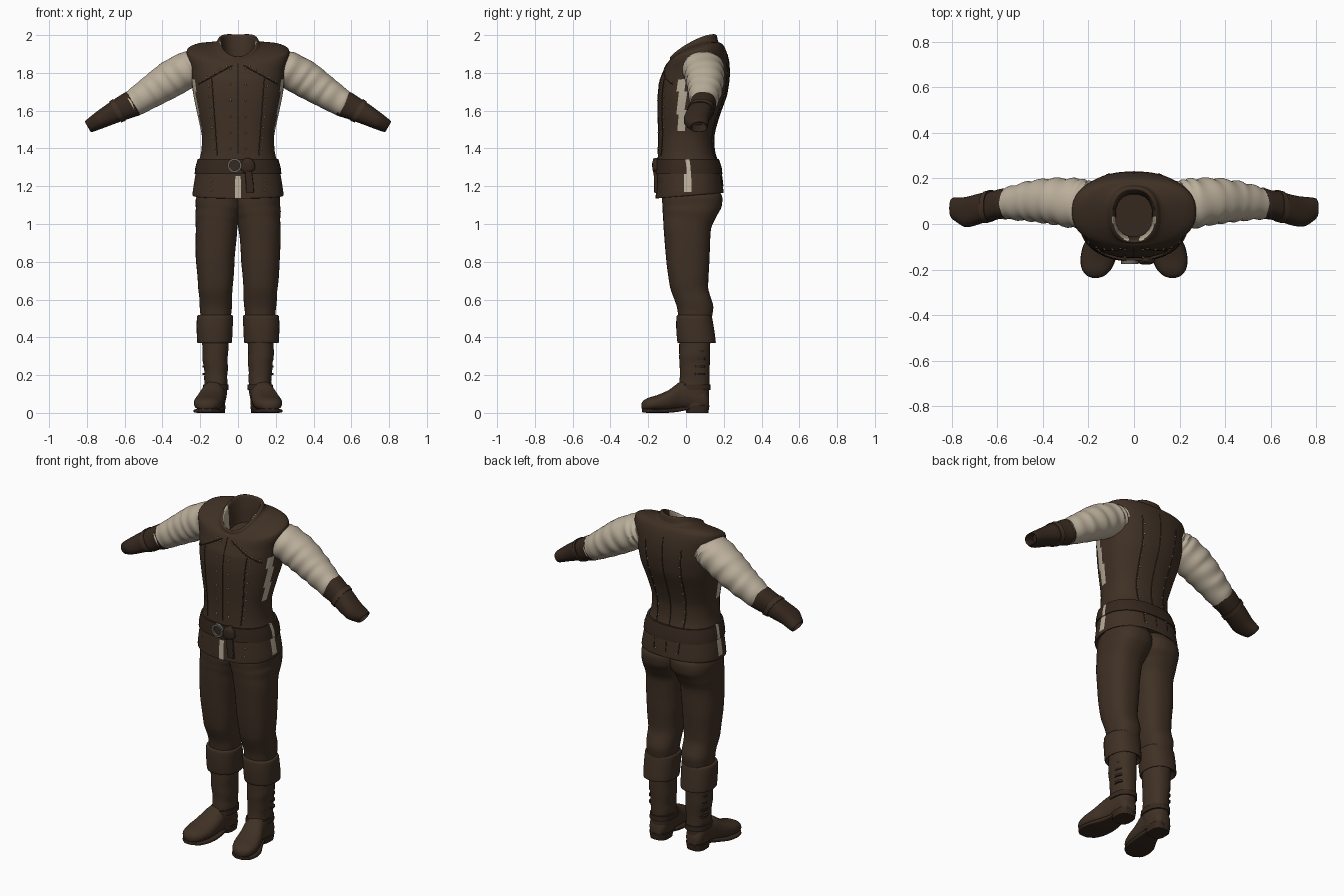
import bpy, bmesh
from math import sin, cos, pi, radians, copysign
from mathutils import Vector, Matrix
from mathutils.bvhtree import BVHTree

if "Cube" in bpy.data.objects:
    bpy.data.objects.remove(bpy.data.objects["Cube"])


def material(name, color):
    m = bpy.data.materials.new(name)
    m.use_nodes = True
    m.diffuse_color = (*color, 1)
    bsdf = m.node_tree.nodes["Principled BSDF"]
    bsdf.inputs["Base Color"].default_value = (*color, 1)
    bsdf.inputs["Roughness"].default_value = 0.8
    return m


BROWN = material("brown_leather", (0.050, 0.030, 0.018))
DARK = material("dark_leather", (0.036, 0.021, 0.013))
LINEN = material("linen", (0.50, 0.43, 0.33))
STEEL = material("dull_steel", (0.14, 0.13, 0.12))
BRASS = material("pale_brass", (0.32, 0.25, 0.16))


def finish(bm, name, mats, rule=None):
    bmesh.ops.recalc_face_normals(bm, faces=bm.faces[:])
    if rule:
        bm.normal_update()
        for f in bm.faces:
            f.material_index = int(rule(f.calc_center_median(), f.normal))
    me = bpy.data.meshes.new(name)
    bm.to_mesh(me)
    bm.free()
    ob = bpy.data.objects.new(name, me)
    bpy.context.collection.objects.link(ob)
    for m in mats:
        me.materials.append(m)
    bpy.ops.object.select_all(action="DESELECT")
    ob.select_set(True)
    bpy.context.view_layer.objects.active = ob
    bpy.ops.object.shade_smooth_by_angle(angle=radians(45))
    return ob


def blend(rings, steps):
    """Smooth in-between rings along the loft."""
    out = []
    for i in range(len(rings) - 1):
        p = [rings[max(0, min(len(rings) - 1, i + k))] for k in (-1, 0, 1, 2)]
        for s in range(steps):
            t = s / steps
            h = (2*t**3 - 3*t*t + 1, t**3 - 2*t*t + t, 3*t*t - 2*t**3, t**3 - t*t)
            out.append([h[0]*b + h[1]*(c - a)*.35 + h[2]*c + h[3]*(d - b)*.35
                        for a, b, c, d in zip(*p)])
    return out + [rings[-1]]


def loft(name, rings, mats, power=2.3, steps=4, seg=40, side=1, fold=0, freq=1, rule=None):
    """Skin superellipse rings; fold adds cloth wrinkles."""
    bm = bmesh.new()
    loops = []
    rings = blend(rings, steps)
    for i, r in enumerate(rings):
        c, u, v, lift = Vector(r[0:3]), Vector(r[3:6]), Vector(r[6:9]), r[9]
        loop = []
        for k in range(seg):
            a = 2 * pi * (k + .5) / seg
            x = copysign(abs(cos(a)) ** (2 / power), cos(a))
            y = copysign(abs(sin(a)) ** (2 / power), sin(a))
            w = 1 + fold * sin(freq * i + 1.6 * sin(a + i * .15) + side) * (.6 + .4 * cos(2 * a))
            p = c + (u * x + v * y) * w
            p.z += lift * x * x
            loop.append(bm.verts.new((p.x * side, p.y, p.z)))
        loops.append(loop)
    for a, b in zip(loops, loops[1:]):
        for k in range(seg):
            j = (k + 1) % seg
            bm.faces.new((a[k], a[j], b[j], b[k]))
    bm.faces.new(loops[0])
    bm.faces.new(loops[-1])
    return finish(bm, name, mats, rule)


def level(z, x0, x1, yf, yb, zb=None, lift=0):
    """Ring around a vertical part, optionally tilted up to zb at the back."""
    zb = z if zb is None else zb
    return ((x0 + x1)/2, (yf + yb)/2, (z + zb)/2, (x1 - x0)/2, 0, 0,
            0, (yb - yf)/2, (zb - z)/2, lift)


def body(z, rx, yf, yb, zb=None, lift=0):
    return level(z, -rx, rx, yf, yb, zb, lift)


def arm(x, y, z, a, b):
    return (x, y, z, 0, a, 0, b * .5, 0, b * .866, 0)


def foot(y, x, w, z0, z1):
    return (x, y, (z0 + z1)/2, w, 0, 0, 0, 0, (z1 - z0)/2, 0)


# Vest with standing collar; shirt shows in the slits and the collar
def vest_rule(c, n):
    slit = abs(c.x) < .022 and c.y < 0 and c.z < 1.25
    hip = abs(c.x) > .15 and -.005 < c.y < .03 and 1.17 < c.z < 1.31
    underarm = abs(c.x) > .15 and -.045 < c.y < .0 and 1.5 < c.z < 1.76
    inside = c.z > 1.82 and c.x * n.x + (c.y - .04) * n.y < 0
    return slit or hip or underarm or (inside and c.y < .03 and abs(c.x) > .025)


vest = loft("vest", [
    body(1.17, .205, -.12, .17, 1.19), body(1.135, .236, -.158, .197, 1.165),
    body(1.16, .24, -.16, .198, 1.18), body(1.28, .222, -.155, .185),
    body(1.38, .195, -.148, .152), body(1.47, .192, -.146, .148),
    body(1.58, .215, -.148, .178), body(1.68, .236, -.148, .215),
    body(1.76, .248, -.138, .23, 1.78), body(1.80, .258, -.122, .228, 1.85, .01),
    body(1.835, .272, -.108, .218, 1.90, .02), body(1.85, .268, -.1, .205, 1.935, .03),
    body(1.86, .225, -.093, .19, 1.955, .032), body(1.866, .125, -.086, .172, 1.962, .035),
    body(1.885, .106, -.083, .162, 2.0, .025), body(1.885, .09, -.07, .148, 1.998, .025),
    body(1.84, .082, -.06, .135, 1.93, .01), body(1.80, .08, -.055, .13, 1.85)],
    [BROWN, LINEN], power=2.35, seg=80, rule=vest_rule)

# Belt with buckle and knotted strap
loft("belt", [body(1.265, .2, -.13, .16), body(1.265, .23, -.164, .193),
              body(1.30, .226, -.163, .189), body(1.345, .213, -.16, .174),
              body(1.345, .19, -.13, .15)], [DARK, LINEN], power=2.35, steps=1, seg=80,
     rule=lambda c, n: abs(c.x) > .15 and -.005 < c.y < .025)
loft("belt_knot", [level(1.27, .03, .06, -.17, -.14), level(1.29, .015, .09, -.178, -.14),
                   level(1.33, .02, .085, -.178, -.14), level(1.35, .04, .06, -.165, -.14)], [DARK])
loft("belt_tail", [level(1.165, .045, .085, -.168, -.15), level(1.23, .04, .08, -.17, -.15),
                   level(1.30, .04, .07, -.172, -.15)], [DARK], power=5, seg=24)
bm = bmesh.new()
for k in range(24):
    a, b = 2 * pi * k / 24, 2 * pi * (k + 1) / 24
    corner = [Vector((-.018 + r * cos(t), y, 1.31 + r * sin(t)))
              for t in (a, b) for r in (.027, .038) for y in (-.176, -.16)]
    q = [bm.verts.new(p) for p in corner]
    for idx in ((0, 2, 6, 4), (1, 5, 7, 3), (0, 4, 5, 1), (2, 3, 7, 6)):
        bm.faces.new([q[i] for i in idx])
bmesh.ops.remove_doubles(bm, verts=bm.verts[:], dist=.0001)
finish(bm, "buckle_ring", [STEEL])

# Surface lookup for trim that sits on the vest
tree = BVHTree.FromPolygons([v.co for v in vest.data.vertices],
                            [p.vertices[:] for p in vest.data.polygons])


def on_vest(x, z, back=False):
    s = 1 if back else -1
    return tree.ray_cast(Vector((x, s, z)), Vector((0, -s, 0)))[0]


def seam(name, ends, back=False, count=16):
    (xa, za), (xb, zb) = ends
    cu = bpy.data.curves.new(name, "CURVE")
    cu.dimensions = "3D"
    cu.bevel_depth = .003
    cu.bevel_resolution = 1
    sp = cu.splines.new("POLY")
    sp.points.add(count)
    for i, pt in enumerate(sp.points):
        t = i / count
        pt.co = (*on_vest(xa + (xb - xa) * t, za + (zb - za) * t, back), 1)
    cu.materials.append(DARK)
    bpy.context.collection.objects.link(bpy.data.objects.new(name, cu))


seam("front_opening_seam", ((0, 1.37), (0, 1.85)))
seam("back_seam", ((0, 1.2), (0, 1.9)), True)
for s, label in ((1, "left"), (-1, "right")):
    seam(label + "_chest_seam", ((s * .03, 1.84), (s * .21, 1.74)))
    seam(label + "_front_seam", ((s * .11, 1.36), (s * .14, 1.77)))
    seam(label + "_back_seam", ((s * .08, 1.2), (s * .12, 1.85)), True)

# Rivets along the seams
spots = []
for s in (-1, 1):
    spots += [on_vest(s * .04, 1.4 + .085 * i) for i in range(6)]
    spots += [on_vest(s * (.125 + .005 * i), 1.4 + .055 * i) for i in range(7)]
    spots += [on_vest(s * (.06 + .035 * i), 1.835 - .02 * i) for i in range(5)]
    spots += [on_vest(s * .14, 1.18 + .05 * i) for i in range(2)]
    spots += [on_vest(s * (.07 + .004 * i), 1.2 + .06 * i, True) for i in range(11)]
bm = bmesh.new()
for p in spots:
    bmesh.ops.create_icosphere(bm, subdivisions=1, radius=.006, matrix=Matrix.Translation(p))
finish(bm, "rivets", [BRASS])

# Paired parts
for s, label in ((1, "left_"), (-1, "right_")):
    loft(label + "sleeve", [
        arm(.19, .1, 1.845, .085, .075), arm(.245, .09, 1.828, .108, .095),
        arm(.355, .1, 1.768, .1, .098), arm(.46, .1, 1.70, .087, .085),
        arm(.565, .09, 1.632, .068, .07)],
        [LINEN], power=2.1, steps=9, side=s, fold=.045, freq=1.25)
    loft(label + "gauntlet", [
        arm(.555, .09, 1.638, .05, .05), arm(.555, .09, 1.638, .068, .071),
        arm(.60, .085, 1.618, .064, .066), arm(.67, .068, 1.583, .066, .056),
        arm(.74, .053, 1.545, .066, .045), arm(.792, .068, 1.516, .047, .034),
        arm(.790, .068, 1.517, .038, .026), arm(.74, .06, 1.545, .035, .025)],
        [DARK], side=s, fold=.02, freq=1.1)
    loft(label + "gauntlet_strap", [
        arm(.628, .08, 1.604, .05, .05), arm(.628, .08, 1.604, .07, .067),
        arm(.65, .074, 1.593, .07, .064), arm(.65, .074, 1.593, .05, .05)],
        [BROWN], steps=1, side=s)
    loft(label + "trouser_leg", [
        level(1.22, -.03, .19, -.1, .14), level(1.15, -.035, .22, -.125, .19),
        level(1.09, -.03, .225, -.125, .188), level(1.04, -.012, .225, -.122, .162),
        level(.97, .004, .225, -.118, .132), level(.8, .018, .222, -.104, .124),
        level(.66, .028, .21, -.083, .118), level(.56, .033, .202, -.048, .145),
        level(.45, .045, .195, -.035, .125)],
        [BROWN], power=2.4, steps=6, side=s, fold=.012, freq=.8)
    loft(label + "boot_cuff", [
        level(.40, .06, .18, -.03, .12), level(.372, .04, .208, -.038, .15),
        level(.375, .032, .217, -.046, .158), level(.45, .028, .219, -.052, .148),
        level(.512, .026, .217, -.05, .136), level(.515, .04, .2, -.035, .122),
        level(.48, .05, .19, -.03, .115)], [BROWN], side=s)
    loft(label + "boot_shaft", [
        level(.42, .05, .19, -.035, .13), level(.3, .053, .188, -.036, .127),
        level(.2, .056, .178, -.032, .124), level(.12, .058, .178, -.04, .123),
        level(.03, .07, .175, -.03, .115)],
        [BROWN], side=s, steps=7, fold=.025, freq=.9)
    loft(label + "ankle_strap", [
        level(.12, .07, .16, -.02, .11), level(.12, .05, .186, -.05, .13),
        level(.15, .05, .184, -.044, .13), level(.15, .07, .16, -.02, .11)],
        [DARK], steps=1, side=s)
    loft(label + "boot_foot", [
        foot(.122, .122, .03, .02, .09), foot(.10, .122, .05, .015, .13),
        foot(.04, .122, .058, .015, .17), foot(-.03, .132, .063, .015, .165),
        foot(-.09, .147, .073, .01, .122), foot(-.15, .158, .076, .01, .095),
        foot(-.20, .165, .063, .01, .08), foot(-.226, .168, .04, .015, .065),
        foot(-.236, .169, .015, .025, .05)], [BROWN], side=s)
    loft(label + "boot_sole", [
        foot(.02, .125, .045, .018, .035), foot(-.04, .133, .06, .006, .03),
        foot(-.10, .149, .076, 0, .022), foot(-.16, .159, .077, 0, .02),
        foot(-.205, .165, .061, 0, .022), foot(-.233, .168, .028, .004, .024)],
        [DARK], power=5, side=s)
    loft(label + "boot_heel", [
        level(0, .07, .175, .0, .118), level(.04, .065, .18, -.005, .125)],
        [DARK], power=2.8, steps=1, side=s)
    # Lacing on the outer side of the boot shaft
    for i in range(4):
        z = .2 + .04 * i
        loft(label + "boot_lace_%d" % (i + 1), [
            level(z, .15, .187, .045, .1), level(z + .012, .15, .189, .045, .1)],
            [DARK], steps=1, seg=16, side=s)
